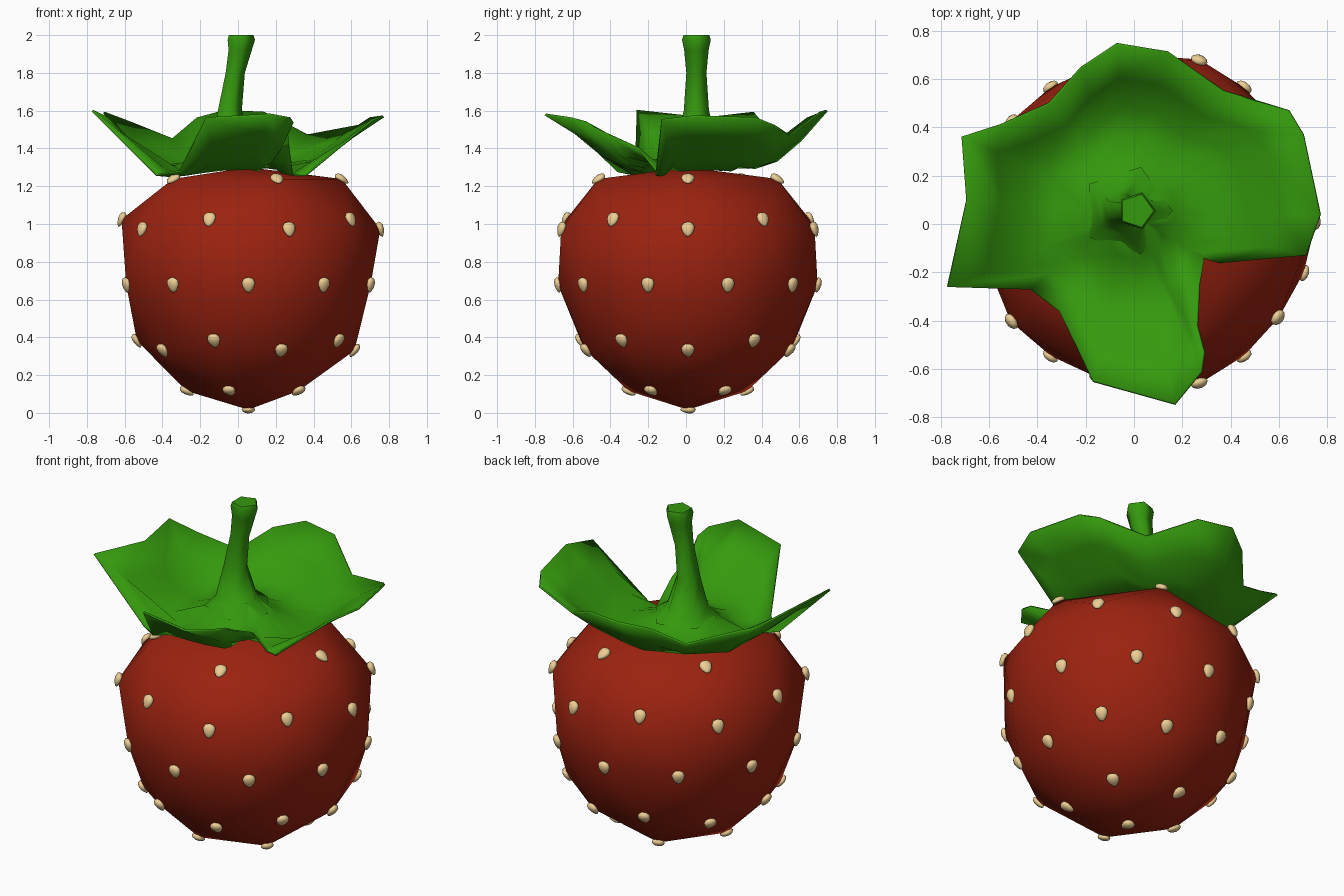
import bpy, bmesh, math
from mathutils import Vector, Matrix

if "Cube" in bpy.data.objects:
    bpy.data.objects.remove(bpy.data.objects["Cube"])


def material(name, rgb):
    m = bpy.data.materials.new(name)
    m.diffuse_color = (*rgb, 1)
    m.use_nodes = True
    m.node_tree.nodes["Principled BSDF"].inputs["Base Color"].default_value = m.diffuse_color
    return m


def finish(bm, name, mat, angle=180):
    bmesh.ops.recalc_face_normals(bm, faces=bm.faces)
    me = bpy.data.meshes.new(name)
    bm.to_mesh(me)
    bm.free()
    ob = bpy.data.objects.new(name, me)
    bpy.context.collection.objects.link(ob)
    me.materials.append(mat)
    bpy.ops.object.select_all(action='DESELECT')
    ob.select_set(True)
    bpy.context.view_layer.objects.active = ob
    bpy.ops.object.shade_smooth_by_angle(angle=math.radians(angle))
    return ob


def interp(table, v):
    if v <= table[0][0]:
        return table[0][1]
    for (a, p), (b, q) in zip(table, table[1:]):
        if v <= b:
            return p + (q - p) * (v - a) / (b - a)
    return table[-1][1]


red = material("berry_red", (0.33, 0.016, 0.005))
cream = material("seed_cream", (0.85, 0.62, 0.3))
green = material("leaf_green", (0.035, 0.32, 0.004))

# fruit body: low-poly icosphere, wider towards the shoulders
WIDTH = [(-1, 0.62), (-0.85, 0.62), (-0.53, 0.66), (-0.44, 0.66), (0, 0.68),
         (0.44, 0.78), (0.53, 0.79), (0.85, 0.94), (1, 1)]
bm = bmesh.new()
bmesh.ops.create_icosphere(bm, subdivisions=2, radius=1)
for v in bm.verts:
    k = interp(WIDTH, v.co.z)
    z = 0.677 + 0.66 * v.co.z
    v.co = Vector((0.055 + v.co.x * k, 0.01 + v.co.y * k * 1.01, min(z, 1.30)))
bm.normal_update()
spots = [(v.co.copy(), v.normal.copy()) for v in bm.verts if v.co.z < 1.29]
finish(bm, "fruit_body", red)

# seeds: one teardrop on each body vertex, point downwards
bm = bmesh.new()
for co, n in spots:
    up = Vector((0, 0, 1)) if abs(n.z) < 0.98 else Vector((0, 1, 0))
    side = up.cross(n).normalized()
    up = n.cross(side)
    basis = Matrix((side, up, n)).transposed()
    for v in bmesh.ops.create_icosphere(bm, subdivisions=2, radius=1)['verts']:
        taper = 0.88 + 0.28 * v.co.y
        local = Vector((v.co.x * 0.039 * taper, v.co.y * 0.042, v.co.z * 0.022 * taper))
        v.co = co + basis @ local
finish(bm, "seeds", cream)

# leaf crown: four joined lobes, dished around the stem and rising to the tips
RIM = [(-.77, -.26, 1.60), (-.69, .10, 1.56), (-.71, .36, 1.59), (-.55, .41, 1.53),
       (-.35, .50, 1.45), (-.22, .645, 1.56), (-.07, .745, 1.60), (.14, .71, 1.59),
       (.37, .55, 1.47), (.64, .47, 1.52), (.70, .37, 1.56), (.77, .04, 1.57),
       (.71, -.13, 1.55), (.36, -.16, 1.26), (.29, -.14, 1.26), (.27, -.25, 1.40),
       (.26, -.42, 1.48), (.29, -.53, 1.54), (.28, -.61, 1.56), (.17, -.745, 1.58),
       (-.17, -.65, 1.56), (-.31, -.36, 1.28), (-.43, -.27, 1.26)]
DISH = [(0.08, 1.43), (0.16, 1.36), (0.33, 1.28), (0.45, 1.32), (0.55, 1.39), (0.77, 1.57)]
centre = Vector((-0.03, 0.05))
bm = bmesh.new()
rows = []
for f in (0.1, 0.25, 0.45, 0.62, 0.8, 1.0):
    row = []
    for x, y, z in RIM:
        d = Vector((x, y)) - centre
        R = d.length
        h = interp(DISH, R * f) + (z - interp(DISH, R)) * f ** 3
        p = centre + d * f
        row.append(bm.verts.new((p.x, p.y, h)))
    rows.append(row)
n = len(RIM)
for a, b in zip(rows, rows[1:]):
    for i in range(n):
        bm.faces.new((a[i], a[(i + 1) % n], b[(i + 1) % n], b[i]))
leaves = finish(bm, "leaf_crown", green, 60)
mod = leaves.modifiers.new("thickness", 'SOLIDIFY')
mod.thickness = 0.012
mod.offset = 0

# stem: five-sided, flared at the base and thickened at the cut end
STEM = [(-.03, 1.37, .19), (-.04, 1.43, .12), (-.05, 1.60, .070), (-.02, 1.80, .056),
        (.005, 1.92, .068), (.01, 1.975, .080), (.01, 2.0, .072)]
bm = bmesh.new()
rows = [[bm.verts.new((x + r * math.cos(i * math.tau / 5), 0.055 + r * math.sin(i * math.tau / 5), z))
         for i in range(5)] for x, z, r in STEM]
for a, b in zip(rows, rows[1:]):
    for i in range(5):
        bm.faces.new((a[i], a[(i + 1) % 5], b[(i + 1) % 5], b[i]))
bm.faces.new(rows[-1])
bm.faces.new(rows[0])
finish(bm, "stem", green, 75)
